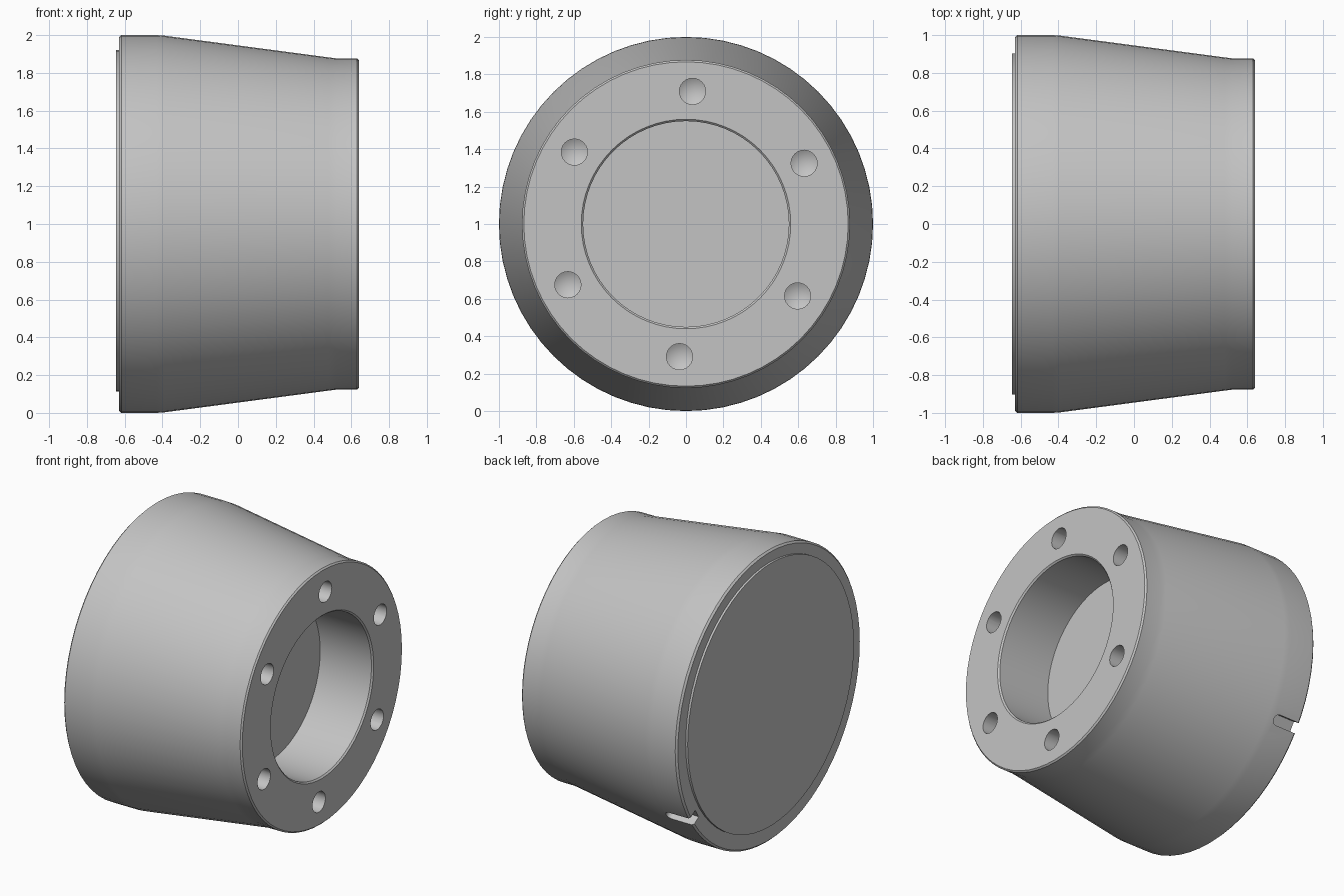
import bpy, bmesh, math
from mathutils import Matrix, Vector

if "Cube" in bpy.data.objects:
    bpy.data.objects.remove(bpy.data.objects["Cube"], do_unlink=True)

grey = bpy.data.materials.new("Plain grey")
grey.use_nodes = True
colour = (0.55, 0.55, 0.55, 1)
grey.diffuse_color = colour
grey.node_tree.nodes["Principled BSDF"].inputs["Base Color"].default_value = colour


def lathe(name, profile, steps, origin=(0, 0, 0)):
    """Turn (x, radius) points around the x axis into a closed solid."""
    bm = bmesh.new()
    verts = [bm.verts.new((x, 0, r)) for x, r in profile]
    edges = [bm.edges.new(pair) for pair in zip(verts, verts[1:])]
    bmesh.ops.spin(bm, geom=verts + edges, cent=(0, 0, 0), axis=(1, 0, 0),
                   angle=math.tau, steps=steps, use_duplicate=False)
    bmesh.ops.remove_doubles(bm, verts=bm.verts, dist=0.0001)
    bmesh.ops.recalc_face_normals(bm, faces=bm.faces)
    bmesh.ops.translate(bm, verts=bm.verts, vec=origin)
    mesh = bpy.data.meshes.new(name)
    bm.to_mesh(mesh)
    bm.free()
    mesh.materials.append(grey)
    obj = bpy.data.objects.new(name, mesh)
    bpy.context.collection.objects.link(obj)
    return obj


def cut(target, cutter):
    mod = target.modifiers.new("Cut", "BOOLEAN")
    mod.object = cutter
    mod.operation = "DIFFERENCE"
    mod.solver = "EXACT"
    bpy.context.view_layer.objects.active = target
    bpy.ops.object.modifier_apply(modifier=mod.name)
    bpy.data.objects.remove(cutter, do_unlink=True)


def smooth(obj):
    bpy.ops.object.select_all(action="DESELECT")
    obj.select_set(True)
    bpy.context.view_layer.objects.active = obj
    bpy.ops.object.shade_smooth_by_angle(angle=math.radians(25))


# Tapered body with a blind bore in the narrow end
body = lathe("tapered_body", [
    (-0.63, 0), (-0.63, 0.988), (-0.618, 1), (-0.43, 1), (-0.39, 0.997),
    (0.48, 0.882), (0.52, 0.877), (0.63, 0.877), (0.64, 0.867),
    (0.64, 0.56), (0.63, 0.55), (0.24, 0.55), (0.24, 0)], 64, (0, 0, 1))

# Ring of drilled holes with pointed bottoms
for i in range(6):
    a = math.radians(27.2 + 60 * i)
    spot = (0, 0.71 * math.cos(a), 1 + 0.71 * math.sin(a))
    cut(body, lathe("hole_cutter", [(0.7, 0), (0.7, 0.07), (0.34, 0.07), (0.30, 0)],
                    24, spot))

# Round-ended slot in the wide rim: a box and a pin, both pointing outwards
a = math.radians(-33)
outward = Vector((0, math.cos(a), math.sin(a)))
turn = Vector((0, 0, 1)).rotation_difference(outward).to_matrix().to_4x4()
centre = Vector((0, 0, 1)) + outward * 1.03


def slot_cutter(make, x, **options):
    bm = bmesh.new()
    make(bm, **options)
    place = Matrix.Translation(centre + Vector((x, 0, 0))) @ turn
    bmesh.ops.transform(bm, matrix=place, verts=bm.verts)
    mesh = bpy.data.meshes.new("slot_cutter")
    bm.to_mesh(mesh)
    bm.free()
    mesh.materials.append(grey)
    obj = bpy.data.objects.new("slot_cutter", mesh)
    bpy.context.collection.objects.link(obj)
    return obj


cut(body, slot_cutter(bmesh.ops.create_cube, -0.59, size=1,
                      matrix=Matrix.Diagonal((0.24, 0.07, 0.2, 1))))
cut(body, slot_cutter(bmesh.ops.create_cone, -0.47, cap_ends=True, segments=24,
                      radius1=0.035, radius2=0.035, depth=0.2))
smooth(body)

# Thin raised plate on the wide end, set slightly high
plate = lathe("end_plate", [(-0.62, 0), (-0.62, 0.903), (-0.645, 0.903), (-0.645, 0)],
              64, (0, 0, 1.017))
smooth(plate)
